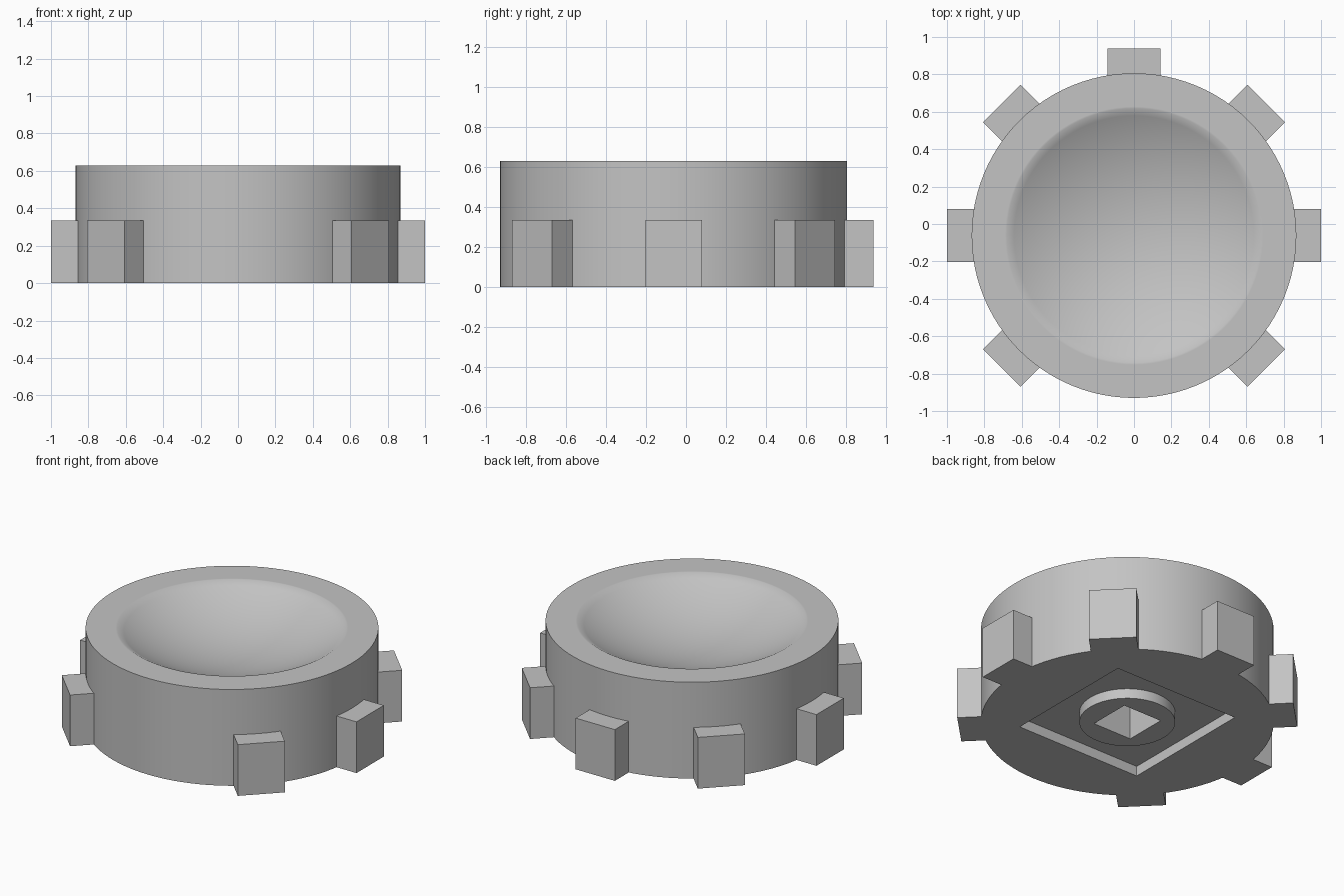
import bpy
import bmesh
from math import radians, sin, cos, tan, asin
from mathutils import Matrix, Vector

cube = bpy.data.objects.get("Cube")
if cube:
    bpy.data.objects.remove(cube, do_unlink=True)

CENTRE_Y = -0.062
RADIUS, HEIGHT = 0.868, 0.63
DISH_RADIUS, DISH_SLOPE = 0.68, radians(30)
RECESS = 0.065
SEGMENTS = 96

grey = bpy.data.materials.new("plain grey")
grey.use_nodes = True
colour = (0.55, 0.55, 0.55, 1)
grey.diffuse_color = colour
grey.node_tree.nodes["Principled BSDF"].inputs["Base Color"].default_value = colour


def make_object(name, bm):
    bmesh.ops.recalc_face_normals(bm, faces=bm.faces)
    mesh = bpy.data.meshes.new(name)
    bm.to_mesh(mesh)
    bm.free()
    obj = bpy.data.objects.new(name, mesh)
    obj.location.y = CENTRE_Y
    bpy.context.collection.objects.link(obj)
    mesh.materials.append(grey)
    return obj


def box(name, size, centre, angle=0):
    bm = bmesh.new()
    matrix = (Matrix.Rotation(angle, 4, "Z") @ Matrix.Translation(centre)
              @ Matrix.Diagonal((*size, 1)))
    bmesh.ops.create_cube(bm, size=1, matrix=matrix)
    return make_object(name, bm)


def lathe(name, profile):
    bm = bmesh.new()
    verts = [bm.verts.new((r, 0, z)) for r, z in profile]
    edges = [bm.edges.new(pair) for pair in zip(verts, verts[1:])]
    bmesh.ops.spin(bm, geom=verts + edges, cent=(0, 0, 0), axis=(0, 0, 1),
                   angle=radians(360), steps=SEGMENTS)
    bmesh.ops.remove_doubles(bm, verts=bm.verts, dist=0.0001)
    # close the flat underside with a single face
    rim = [e for e in bm.edges if e.is_boundary]
    if rim:
        bmesh.ops.contextual_create(bm, geom=rim)
    return make_object(name, bm)


def activate(obj):
    bpy.ops.object.select_all(action="DESELECT")
    obj.select_set(True)
    bpy.context.view_layer.objects.active = obj


def cut(obj, cutter):
    mod = obj.modifiers.new("cut", "BOOLEAN")
    mod.operation = "DIFFERENCE"
    mod.solver = "EXACT"
    mod.object = cutter
    bpy.context.view_layer.update()
    activate(obj)
    bpy.ops.object.modifier_apply(modifier=mod.name)


# Round body with a shallow spherical dish in its top
sphere = DISH_RADIUS / sin(DISH_SLOPE)
floor = HEIGHT - DISH_RADIUS * tan(DISH_SLOPE / 2)
profile = [(RADIUS, 0), (RADIUS, HEIGHT), (DISH_RADIUS + 0.01, HEIGHT)]
for i in range(16, -1, -1):
    a = DISH_SLOPE * i / 16
    profile.append((sphere * sin(a), floor + sphere * (1 - cos(a))))
body = lathe("dished_body", profile)

# Round boss standing in the underside recess
boss = lathe("socket_boss", [(0.284, 0), (0.284, RECESS + 0.005), (0, RECESS + 0.005)])

# Square recess and the square socket through the boss
recess = box("recess_cutter", (0.905, 0.905, 2 * RECESS), (0, 0, 0))
socket = box("socket_cutter", (0.28, 0.28, 0.6), (0, 0, 0))
cut(body, recess)
cut(body, socket)
cut(boss, socket)
for cutter in (recess, socket):
    bpy.data.objects.remove(cutter, do_unlink=True)

for obj in (body, boss):
    activate(obj)
    bpy.ops.object.shade_smooth_by_angle(angle=radians(40))

# Seven grip lugs around the base, leaving the front clear
for i in range(-1, 6):
    box(f"grip_lug_{i + 2}", (0.15, 0.283, 0.335), (0.925, 0, 0.1675), radians(45 * i))
